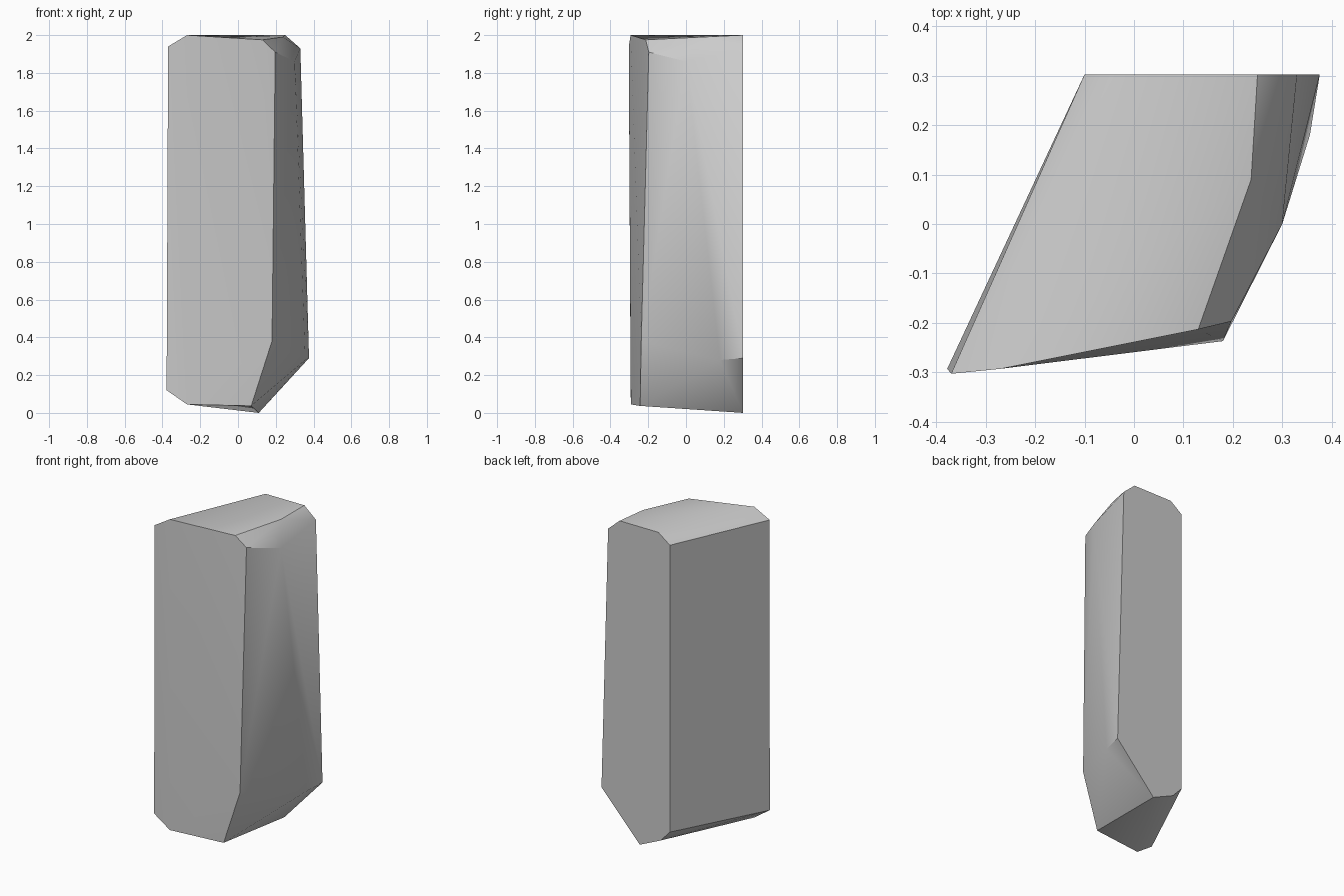
import bpy
import bmesh
import math

cube = bpy.data.objects.get("Cube")
if cube:
    bpy.data.objects.remove(cube, do_unlink=True)

# Plain grey stone
stone = bpy.data.materials.new("stone_grey")
stone.use_nodes = True
grey = (0.6, 0.6, 0.6, 1)
stone.diffuse_color = grey
stone.node_tree.nodes["Principled BSDF"].inputs["Base Color"].default_value = grey

# Chamfered outline of the slanted front face
front = [(-0.37, -0.303, 1.94), (-0.27, -0.293, 2.0), (0.13, -0.213, 1.975),
         (0.197, -0.197, 1.91), (0.18, -0.237, 0.38), (0.07, -0.243, 0.037),
         (-0.27, -0.292, 0.045), (-0.378, -0.293, 0.12)]

# Chamfered outline of the flat back face
back = [(x, 0.303, z) for x, z in
        [(-0.10, 1.94), (-0.02, 2.0), (0.25, 2.0), (0.33, 1.93),
         (0.376, 0.29), (0.11, 0.0), (-0.035, 0.065), (-0.10, 0.135)]]

# Bulge along the right flank
flank = [(0.237, 0.09, 1.99), (0.30, 0.0, 1.86), (0.356, 0.18, 0.28)]

# Wrap the outlines in one faceted boulder
bm = bmesh.new()
for point in front + back + flank:
    bm.verts.new(point)
bmesh.ops.convex_hull(bm, input=bm.verts)
bmesh.ops.dissolve_limit(bm, angle_limit=math.radians(1),
                         verts=bm.verts, edges=bm.edges)
bmesh.ops.recalc_face_normals(bm, faces=bm.faces)
mesh = bpy.data.meshes.new("rock_slab")
bm.to_mesh(mesh)
bm.free()
mesh.materials.append(stone)

rock = bpy.data.objects.new("rock_slab", mesh)
bpy.context.collection.objects.link(rock)
bpy.context.view_layer.objects.active = rock
rock.select_set(True)
bpy.ops.object.shade_smooth_by_angle(angle=math.radians(35))
